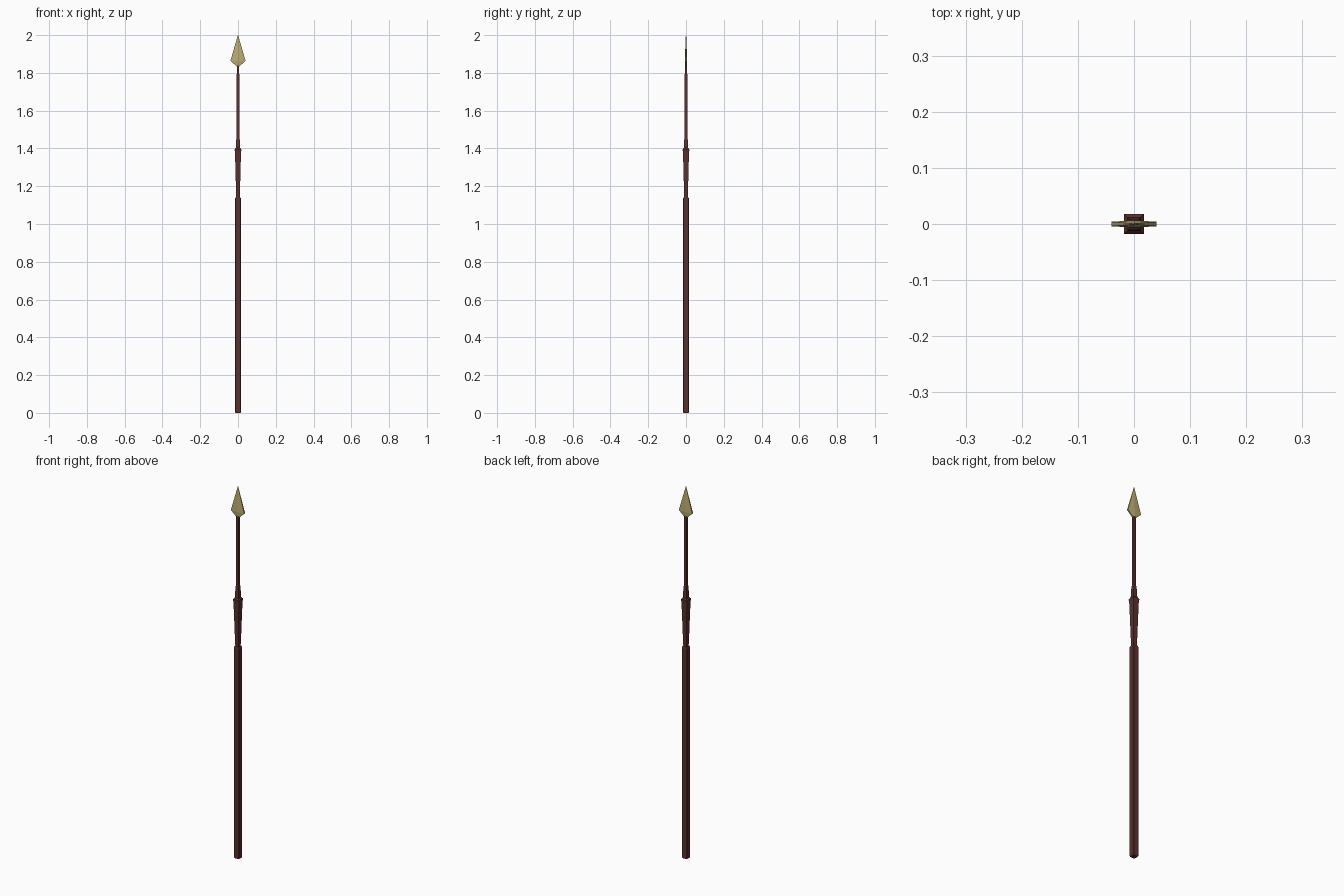
import bpy, bmesh

if "Cube" in bpy.data.objects:
    bpy.data.objects.remove(bpy.data.objects["Cube"])


def material(name, rgb):
    m = bpy.data.materials.new(name)
    m.diffuse_color = (*rgb, 1)
    m.use_nodes = True
    m.node_tree.nodes["Principled BSDF"].inputs["Base Color"].default_value = m.diffuse_color
    return m


wood = material("dark red wood", (0.105, 0.032, 0.026))
brass = material("pale brass", (0.50, 0.41, 0.17))


def loft(name, rings, mat):
    """Bridge rings with equal point counts and cap both ends."""
    bm = bmesh.new()
    vs = [[bm.verts.new(p) for p in r] for r in rings]
    n = len(vs[0])
    for a, b in zip(vs, vs[1:]):
        for i in range(n):
            j = (i + 1) % n
            bm.faces.new((a[i], a[j], b[j], b[i]))
    bm.faces.new(vs[0][::-1])
    bm.faces.new(vs[-1])
    bmesh.ops.recalc_face_normals(bm, faces=bm.faces)
    me = bpy.data.meshes.new(name)
    bm.to_mesh(me)
    bm.free()
    me.materials.append(mat)
    ob = bpy.data.objects.new(name, me)
    bpy.context.collection.objects.link(ob)
    return ob


def square_post(name, profile, chamfer=0.0):
    """Square post from (z, half width) pairs, optionally with cut corners."""
    rings = []
    for z, h in profile:
        c = h - chamfer
        if chamfer:
            ring = [(c, -h), (h, -c), (h, c), (c, h), (-c, h), (-h, c), (-h, -c), (-c, -h)]
        else:
            ring = [(h, -h), (h, h), (-h, h), (-h, -h)]
        rings.append([(x, y, z) for x, y in ring])
    return loft(name, rings, wood)


# Long lower shaft with softened corners
square_post("shaft", [(0, 0.014), (0.006, 0.016), (1.134, 0.016), (1.14, 0.013)], 0.003)
# Flared socket block and its collar
square_post("socket", [(1.13, 0.009), (1.19, 0.011), (1.29, 0.0135), (1.38, 0.016),
                       (1.388, 0.0175), (1.395, 0.0175), (1.402, 0.012)])
# Tapered ferrule and thin shank
square_post("ferrule", [(1.395, 0.0115), (1.465, 0.0085)])
square_post("shank", [(1.46, 0.0075), (1.84, 0.0065)])


# Leaf head: flat edges with a raised central ridge
def head_ring(z, w, edge, ridge):
    return [(w, -edge, z), (w, edge, z), (0, ridge, z),
            (-w, edge, z), (-w, -edge, z), (0, -ridge, z)]


loft("spear_head", [head_ring(1.835, 0.008, 0.003, 0.005),
                    head_ring(1.864, 0.040, 0.004, 0.0065),
                    head_ring(2.0, 0.0006, 0.0006, 0.001)], brass)
